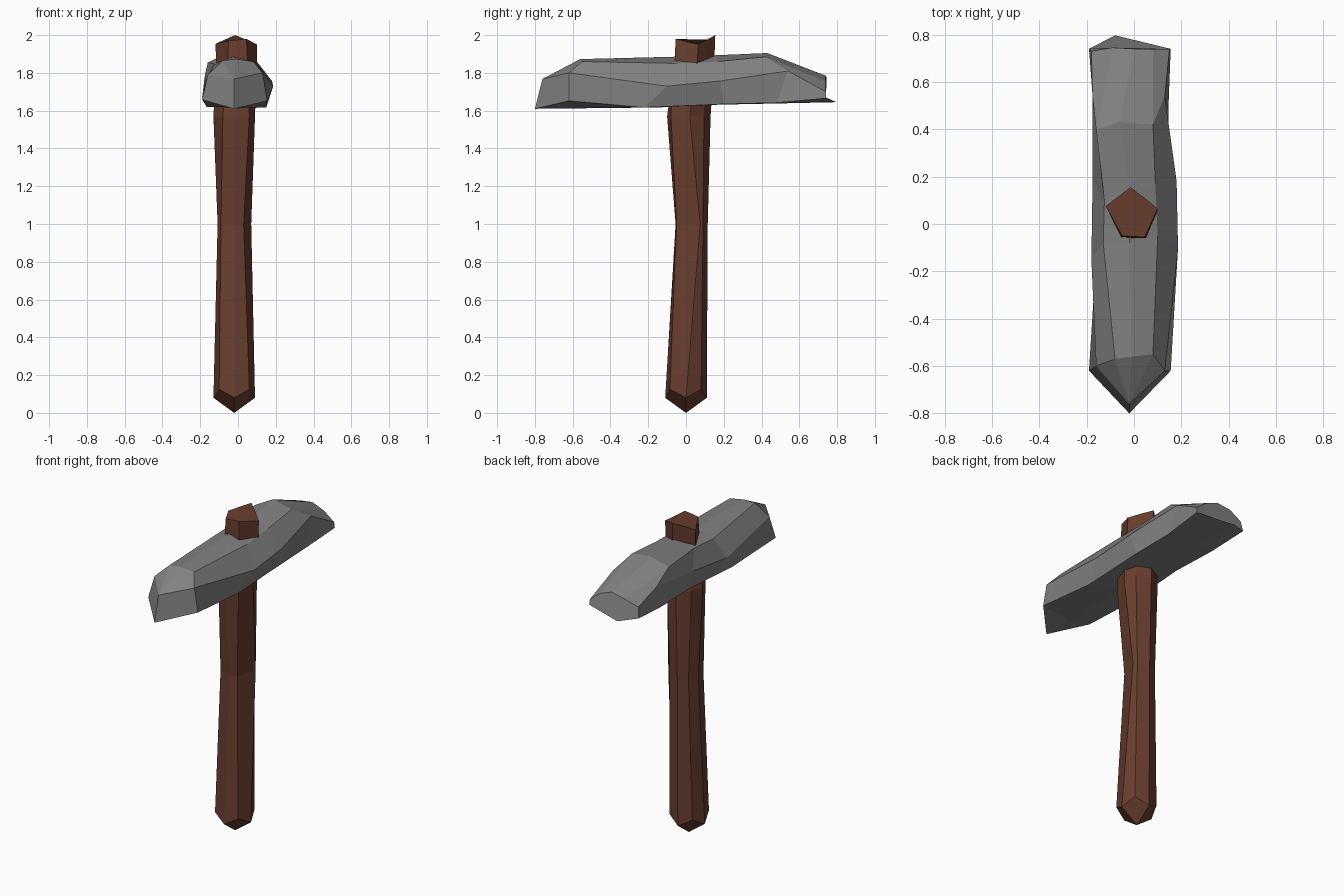
import bpy, bmesh


def material(name, rgb):
    m = bpy.data.materials.new(name)
    m.diffuse_color = (*rgb, 1)
    return m


def loft(name, rings, mat, tip=None):
    """Skin eight-point rings; coinciding points merge. A tip closes the start with four kites."""
    bm = bmesh.new()
    loops = [[bm.verts.new(p) for p in ring] for ring in rings]
    n = len(loops[0])
    for a, b in zip(loops, loops[1:]):
        for i in range(n):
            j = (i + 1) % n
            bm.faces.new((a[i], a[j], b[j], b[i]))
    if tip:
        t = bm.verts.new(tip)
        for i in range(0, n, 2):
            bm.faces.new((t, loops[0][i], loops[0][i + 1], loops[0][(i + 2) % n]))
    bm.faces.new(loops[-1])
    bmesh.ops.remove_doubles(bm, verts=bm.verts, dist=0.002)
    bmesh.ops.recalc_face_normals(bm, faces=bm.faces)
    me = bpy.data.meshes.new(name)
    bm.to_mesh(me)
    bm.free()
    me.materials.append(mat)
    ob = bpy.data.objects.new(name, me)
    bpy.context.collection.objects.link(ob)
    return ob


stone = material("grey stone", (0.22, 0.22, 0.22))
wood = material("brown wood", (0.14, 0.047, 0.028))

# Handle: faceted shaft, pointed butt, five-sided top; order front, right, back, left
butt = [(-.02, -.11, .08), (.06, -.085, .125), (.09, 0, .08), (.06, .08, .125),
        (-.02, .11, .08), (-.10, .08, .125), (-.13, 0, .08), (-.10, -.085, .125)]
waist = [(x, y, 1.0) for x, y in ((-.02, -.055), (.03, -.05), (.07, .075), (.05, .09),
                                  (-.02, .115), (-.08, .09), (-.108, .03), (-.09, -.045))]
neck = [(x, y, 1.57) for x, y in ((-.02, -.10), (.06, -.08), (.09, .02), (.065, .095),
                                  (-.02, .13), (-.10, .09), (-.13, .02), (-.08, -.08))]
collar = [(x, y, 1.86) for x, y in ((-.01, -.06), (.05, -.06), (.10, .06), (.05, .105),
                                    (-.01, .15), (-.065, .11), (-.115, .07), (-.055, -.055))]
top = [(-.005, -.053, 1.975), (.045, -.055, 1.98), (.10, .065, 1.95), (.045, .11, 1.975),
       (-.015, .155, 2.0), (-.068, .115, 1.977), (-.12, .075, 1.953), (-.05, -.05, 1.97)]
loft("handle", [butt, waist, neck, collar, top], wood, tip=(-.02, 0, 0))

# Head: chipped stone; order underside, right low, right mid, top right, ridge, then left side
low, high = (-.02, -.80, 1.61), (-.02, -.76, 1.768)
head = [
    [low, low, high, high, high, high, high, low],
    [(-.02, -.60, 1.612), (.155, -.62, 1.652), (.13, -.62, 1.80), (.08, -.55, 1.86),
     (-.01, -.56, 1.873), (-.08, -.57, 1.866), (-.16, -.60, 1.79), (-.19, -.62, 1.658)],
    [(-.02, -.15, 1.617), (.15, -.22, 1.617), (.186, -.10, 1.73), (.10, -.05, 1.85),
     (-.02, -.08, 1.885), (-.13, -.08, 1.84), (-.18, -.15, 1.71), (-.165, -.22, 1.62)],
    [(-.02, .18, 1.632), (.15, .20, 1.635), (.18, .18, 1.757), (.09, .17, 1.86),
     (-.02, .15, 1.893), (-.125, .10, 1.85), (-.175, .18, 1.75), (-.15, .20, 1.635)],
    [(-.05, .48, 1.638), (.145, .48, 1.642), (.13, .54, 1.81), (.08, .42, 1.885),
     (-.06, .43, 1.905), (-.16, .40, 1.855), (-.175, .54, 1.79), (-.17, .48, 1.642)],
    [(-.08, .797, 1.645), (.155, .74, 1.665), (.15, .74, 1.70), (.08, .738, 1.755),
     (0, .74, 1.785), (-.09, .745, 1.77), (-.18, .73, 1.735), (-.19, .74, 1.67)],
]
loft("hammer_head", head, stone)
